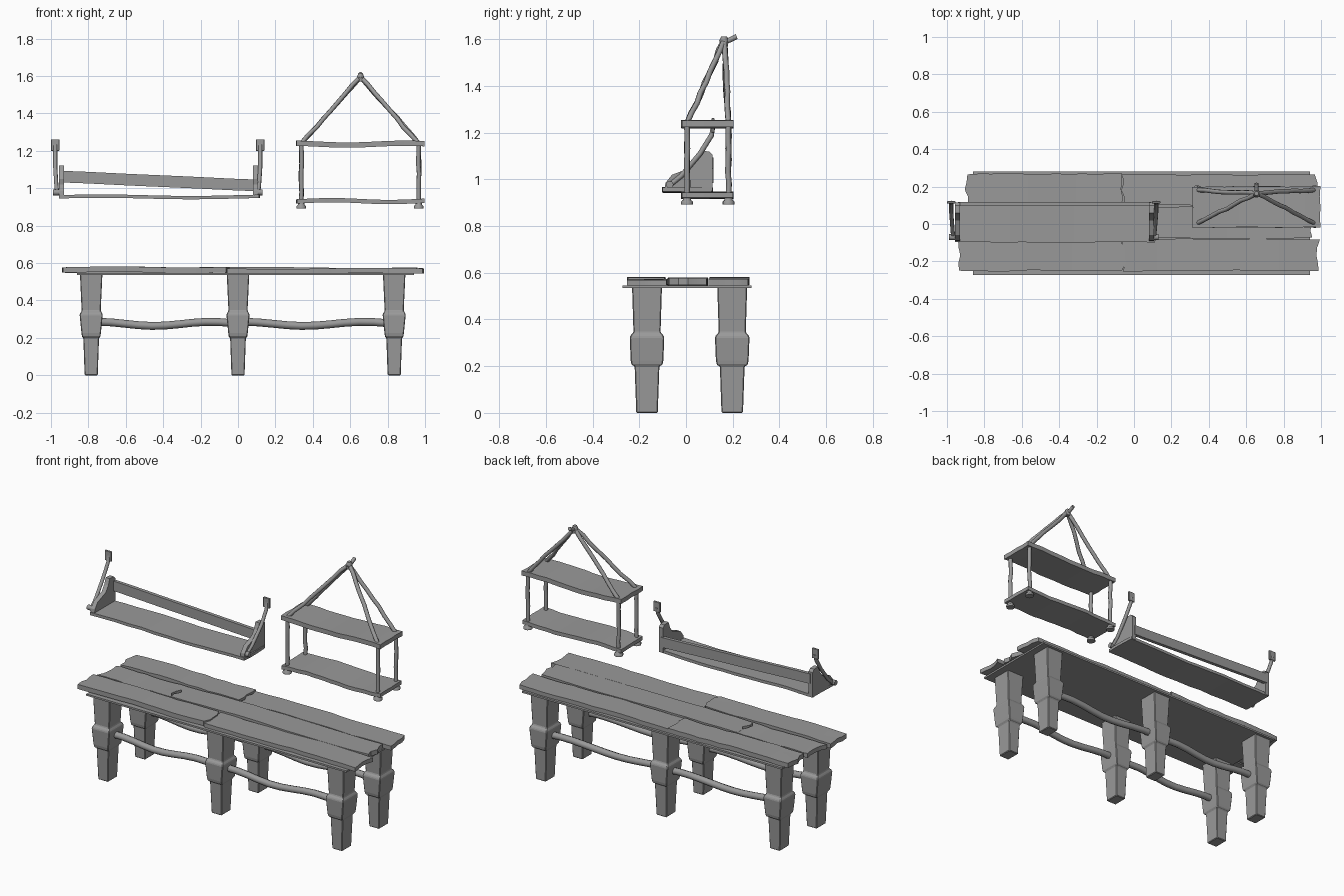
import bpy
import bmesh
import math
import random
from mathutils import Vector

random.seed(4)
cube = bpy.data.objects.get("Cube")
if cube:
    bpy.data.objects.remove(cube, do_unlink=True)

grey = bpy.data.materials.new("plain grey")
grey.use_nodes = True
TONE = (0.32, 0.32, 0.32, 1)
grey.diffuse_color = TONE
grey.node_tree.nodes["Principled BSDF"].inputs["Base Color"].default_value = TONE


def finish(bm, name, bevel=0.0):
    bmesh.ops.recalc_face_normals(bm, faces=bm.faces)
    mesh = bpy.data.meshes.new(name)
    bm.to_mesh(mesh)
    bm.free()
    mesh.materials.append(grey)
    ob = bpy.data.objects.new(name, mesh)
    bpy.context.scene.collection.objects.link(ob)
    if bevel:
        mod = ob.modifiers.new("Bevel", "BEVEL")
        mod.width = bevel
        mod.segments = 1
    return ob


def loft(name, rings, bevel=0.0, smooth=False):
    """Skin a list of closed rings and cap both ends."""
    bm = bmesh.new()
    loops = [[bm.verts.new(p) for p in ring] for ring in rings]
    n = len(loops[0])
    for a, b in zip(loops, loops[1:]):
        for k in range(n):
            f = bm.faces.new((a[k], a[(k + 1) % n], b[(k + 1) % n], b[k]))
            f.smooth = smooth
    bm.faces.new(loops[0])
    bm.faces.new(loops[-1])
    return finish(bm, name, bevel)


def rod(name, path, radius, sides=8):
    """Round bar along a path; radius may be one value or one per point."""
    pts = [Vector(p) for p in path]
    radii = radius if isinstance(radius, list) else [radius] * len(pts)
    axis = (pts[-1] - pts[0]).normalized()
    u = axis.orthogonal().normalized()
    v = axis.cross(u)
    angles = [math.tau * k / sides for k in range(sides)]
    rings = [[p + r * (math.cos(a) * u + math.sin(a) * v) for a in angles]
             for p, r in zip(pts, radii)]
    return loft(name, rings, smooth=True)


def wobbly(a, b, amount, steps=6):
    """Path from a to b with slight hand-made bends."""
    a, b = Vector(a), Vector(b)
    path = [a.lerp(b, i / steps) for i in range(steps + 1)]
    for p in path[1:-1]:
        p += Vector([random.uniform(-amount, amount) for _ in range(3)])
    return path


def box(name, x, y, z, bevel=0.0):
    ring = [(x[0], y[0]), (x[1], y[0]), (x[1], y[1]), (x[0], y[1])]
    return loft(name, [[(p, q, h) for p, q in ring] for h in z], bevel)


def board(name, x, y, z, wave=0.004, jag=0.0, nx=12, ny=4, edge=0.004):
    """Uneven plank with wavy faces, rough long edges and ragged ends."""
    ends = [[random.uniform(-jag, jag) for _ in range(ny + 1)] for _ in range(2)]
    sides = [[random.uniform(-edge, edge) for _ in range(nx + 1)] for _ in range(2)]
    phase = random.uniform(0, math.tau)
    bm = bmesh.new()
    layers = []
    for top in (0, 1):
        grid = []
        for i in range(nx + 1):
            t = i / nx
            lift = wave * math.sin(phase + t * 7)
            row = []
            for j in range(ny + 1):
                s = j / ny
                px = x[0] + (x[1] - x[0]) * t
                px += ends[0][j] * (i == 0) + ends[1][j] * (i == nx)
                py = y[0] + sides[0][i] + (y[1] + sides[1][i] - y[0] - sides[0][i]) * s
                row.append(bm.verts.new((px, py, z[top] + lift)))
            grid.append(row)
        layers.append(grid)
        for i in range(nx):
            for j in range(ny):
                f = bm.faces.new((grid[i][j], grid[i + 1][j], grid[i + 1][j + 1], grid[i][j + 1]))
                f.smooth = True
    low, high = layers
    rim = [(i, 0) for i in range(nx)] + [(nx, j) for j in range(ny)]
    rim += [(i, ny) for i in range(nx, 0, -1)] + [(0, j) for j in range(ny, 0, -1)]
    for (a, b), (c, d) in zip(rim, rim[1:] + rim[:1]):
        bm.faces.new((low[a][b], low[c][d], high[c][d], high[a][b]))
    ob = finish(bm, name)
    bpy.context.view_layer.objects.active = ob
    ob.select_set(True)
    bpy.ops.object.shade_smooth_by_angle(angle=math.radians(30))
    ob.select_set(False)
    return ob


# Table: legs with a flared collar (height, half width, half depth)
LEG = [(0, .035, .046), (.2, .042, .053), (.205, .049, .066), (.225, .052, .07),
       (.325, .062, .074), (.335, .057, .068), (.345, .051, .058), (.54, .06, .064)]
for row, y in (("front", -.167), ("back", .198)):
    for place, x in (("left", .835), ("middle", 0), ("right", -.785)):
        rings = [[(x - w, y - d, z), (x + w, y - d, z), (x + w, y + d, z), (x - w, y + d, z)]
                 for z, w, d in LEG]
        loft(f"{row}_{place}_leg", rings, .004)

    # Wavy stretchers between the legs
    for place, a, b in (("right", -.75, -.03), ("left", .03, .80)):
        path = [(a + (b - a) * i / 10, y + .004 * math.sin(i),
                 .275 + .011 * math.cos(i * .75)) for i in range(11)]
        rod(f"{row}_{place}_stretcher", path, .021)

# Table top: thin panel and three rows of broken planks
box("top_panel", (-.86, .94), (-.272, .28), (.535, .546))
board("front_plank_right", (-.925, -.06), (-.25, -.09), (.55, .579), .003, .018)
board("front_plank_left", (-.06, .985), (-.25, -.08), (.546, .571), .003, .014)
board("middle_plank_right", (-.91, -.42), (-.075, .09), (.546, .573), .002, .015)
board("middle_plank_left", (-.41, .945), (-.075, .09), (.548, .577), .003, .015)
board("back_plank_right", (-.9, -.07), (.105, .268), (.55, .579), .003, .016)
board("back_plank_left", (-.06, .98), (.1, .265), (.546, .573), .003, .014)

# Hanging shelf: two boards, posts and feet
board("hanging_upper_board", (.312, .995), (-.018, .2), (1.222, 1.25), .005, .003)
board("hanging_lower_board", (.312, .995), (-.018, .2), (.92, .943), .005, .003)
APEX = Vector((.655, .163, 1.595))
for x in (.338, .966):
    for y in (.004, .182):
        rod("hanging_post", wobbly((x, y, .93), (x, y, 1.235), .003), .012)
        rod("hanging_foot", [(x, y, .893), (x, y, .905), (x, y, .912), (x, y, .93)],
            [.026, .026, .017, .018], 10)
        # Slanted ropes meeting at the top
        start = (x, y, 1.24)
        rod("hanging_rope", wobbly(start, APEX, .004, 8), .012)
rod("hanging_knot", [APEX - Vector((0, 0, .025)), APEX, APEX + Vector((0, 0, .018))],
    [.016, .02, .012])
rod("hanging_peg", [(.655, .145, 1.585), (.655, .185, 1.596), (.655, .217, 1.612)], .011)

# Wall shelf: base board and shaped end brackets
board("wall_shelf_board", (-.955, .115), (-.098, .112), (.945, .963), .004, .003)
BRACKET = [(-.092, .95), (-.088, .985), (-.06, 1.02), (-.02, 1.035), (.02, 1.05),
           (.045, 1.085), (.058, 1.122), (.1, 1.12), (.114, 1.105), (.114, .95)]
for side, x in (("right", -.957), ("left", .08)):
    loft(f"wall_shelf_bracket_{side}", [[(x + dx, y, z) for y, z in BRACKET] for dx in (0, .028)])

# Sagging back rail
rail = []
for i in range(13):
    t = i / 12
    x = -.94 + 1.03 * t
    z = 1.062 - .046 * (t * t * (3 - 2 * t)) - .004 * math.sin(t * math.pi * 2)
    rail.append([(x, .096, z - .031), (x, .118, z - .031), (x, .118, z + .031), (x, .096, z + .031)])
loft("wall_shelf_back_rail", rail)

# Support straps and their wall plates
for side, x, lean in (("right", -.967, -.01), ("left", .108, .011)):
    path = [(x, -.07, .975), (x + lean * .4, -.02, 1.015), (x + lean, .06, 1.11),
            (x + lean, .11, 1.19), (x + lean, .116, 1.23)]
    rod(f"wall_shelf_strap_{side}", path, .011)
    rod(f"wall_shelf_strap_pin_{side}", [(x - .022, -.07, .978), (x + .022, -.07, .978)], .016)
    box(f"wall_shelf_plate_{side}", (x + lean - .023, x + lean + .022), (.11, .122), (1.2, 1.262), .002)
